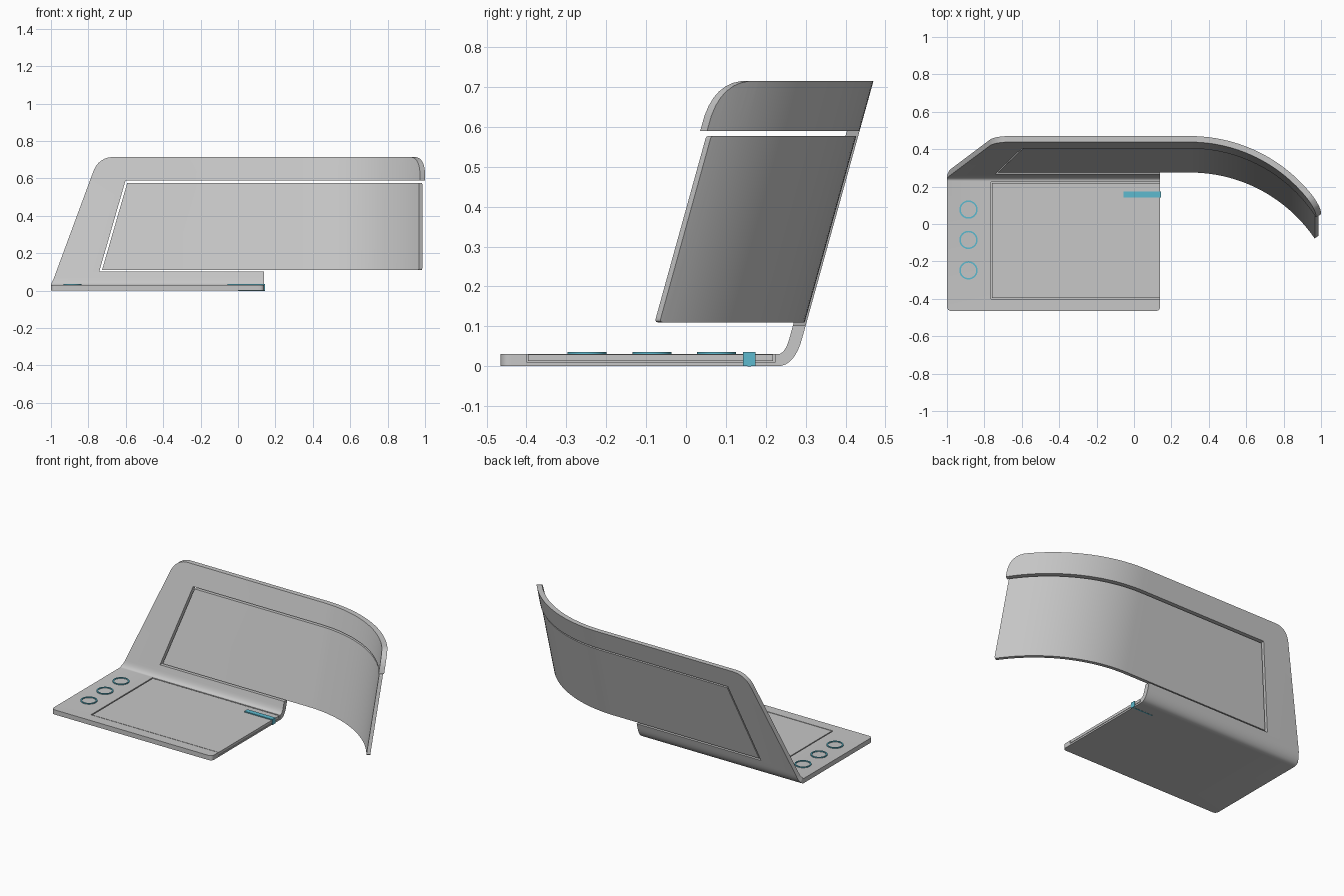
import bpy, bmesh, math
from mathutils import Vector

if "Cube" in bpy.data.objects:
    bpy.data.objects.remove(bpy.data.objects["Cube"])

R, X0, SL, TH = 0.832, 0.3, 0.277, 0.032   # curve radius, curve start, lean, thickness
U_END = X0 + R * 1.0


def material(name, col):
    m = bpy.data.materials.new(name)
    m.diffuse_color = (*col, 1)
    m.use_nodes = True
    m.node_tree.nodes["Principled BSDF"].inputs["Base Color"].default_value = m.diffuse_color
    return m


GREY = material("soft grey", (0.57, 0.57, 0.57))
TEAL = material("teal", (0.11, 0.49, 0.62))


def finish(name, bm, mat):
    bmesh.ops.recalc_face_normals(bm, faces=bm.faces[:])
    me = bpy.data.meshes.new(name)
    bm.to_mesh(me)
    bm.free()
    me.materials.append(mat)
    ob = bpy.data.objects.new(name, me)
    bpy.context.collection.objects.link(ob)
    bpy.ops.object.select_all(action='DESELECT')
    ob.select_set(True)
    bpy.context.view_layer.objects.active = ob
    bpy.ops.object.shade_smooth_by_angle(angle=math.radians(30))
    return ob


def outline(corners, n=8):
    """Polygon from (u, v, corner radius) entries."""
    pts = []
    for i, (u, v, r) in enumerate(corners):
        p = Vector((u, v))
        if r == 0:
            pts.append(p)
            continue
        a, b = (Vector(corners[j % len(corners)][:2]) for j in (i - 1, i + 1))
        a = p + (a - p).normalized() * r
        b = p + (b - p).normalized() * r
        k = 0.12                            # pull the curve closer to a circle
        c = p + (p - (a + b) / 2) * k
        for s in range(n + 1):
            t = s / n
            pts.append(a * (1 - t) ** 2 + c * 2 * t * (1 - t) + b * t * t)
    return pts


def section(v, d):
    """Side profile: flat base, bend, leaning back. d = 0 outside, 1 inside."""
    if v <= 0.23:
        return v, 0.03 * d
    if v < 0.31:
        t = (v - 0.23) / 0.08
        bez = lambda a, b, c: a * (1 - t) ** 2 + b * 2 * t * (1 - t) + c * t * t
        y0, z0 = bez(0.23, 0.272, 0.2914), bez(0, 0, 0.07)
        y1, z1 = bez(0.23, 0.248, 0.2594), bez(0.03, 0.03, 0.07)
        return y0 + (y1 - y0) * d, z0 + (z1 - z0) * d
    z = v - 0.24
    return 0.47 + SL * (z - 0.715) - TH * d, z


def sheet(name, corners, d0, d1, mat):
    """Unfolded outline, given thickness, then folded and curved into place."""
    bm = bmesh.new()
    bm.faces.new([bm.verts.new((p.x, p.y, 0)) for p in outline(corners)])
    cuts = [((X0 + R * i / 28, 0, 0), (1, 0, 0)) for i in range(28)]
    cuts += [((0, 0.23 + 0.01 * i, 0), (0, 1, 0)) for i in range(9)]
    for co, no in cuts:
        bmesh.ops.bisect_plane(bm, geom=bm.verts[:] + bm.edges[:] + bm.faces[:],
                               dist=1e-5, plane_co=co, plane_no=no)
    ext = bmesh.ops.extrude_face_region(bm, geom=bm.faces[:], use_keep_orig=True)
    top = {g for g in ext["geom"] if isinstance(g, bmesh.types.BMVert)}
    for vert in bm.verts:
        u, v, _ = vert.co
        d = d1 if vert in top else d0
        if u <= X0:
            vert.co = (u, *section(v, d))
        else:
            y, z = section(v, 0)
            a, r = (u - X0) / R, R - TH * d
            vert.co = (X0 + r * math.sin(a), y - R + r * math.cos(a), z)
    return finish(name, bm, mat)


def box(name, lo, hi, mat):
    bm = bmesh.new()
    bmesh.ops.create_cube(bm, size=1)
    for v in bm.verts:
        v.co = [l + (h - l) * (c + 0.5) for l, h, c in zip(lo, hi, v.co)]
    return finish(name, bm, mat)


# One-piece body: base rim, bend, and the leaning surround
sheet("body_frame", [
    (-1, -0.465, 0.03), (0.14, -0.465, 0.03), (0.14, -0.40, 0), (-0.765, -0.40, 0),
    (-0.765, 0.225, 0), (0.14, 0.225, 0), (0.14, 0.342, 0), (-0.742, 0.342, 0),
    (-0.601, 0.83, 0), (U_END, 0.83, 0), (U_END, 0.955, 0.115),
    (-0.745, 0.955, 0.095), (-1, 0.265, 0)], 0, 1, GREY)

# Curved screen panel
sheet("screen_panel", [
    (-0.727, 0.35, 0), (X0 + R * 0.976, 0.35, 0.012),
    (X0 + R * 0.976, 0.817, 0.008), (-0.592, 0.817, 0)], 0.15, 0.85, GREY)

# Base floor and inset tray
box("base_floor", (-0.765, -0.40, 0), (0.14, 0.225, 0.010), GREY)
box("tray", (-0.758, -0.396, 0.0125), (0.14, 0.218, 0.0295), GREY)

# Clip folded over the right edge
box("clip_top", (-0.055, 0.143, 0.029), (0.144, 0.174, 0.036), TEAL)
box("clip_end", (0.1385, 0.143, 0.0), (0.144, 0.174, 0.036), TEAL)
box("clip_bottom", (0.0, 0.154, -0.001), (0.144, 0.163, 0.003), TEAL)

# Dial rings
for i, y in enumerate((0.077, -0.085, -0.248)):
    bm = bmesh.new()
    n = 40
    prof = [(0.049, 0.028), (0.049, 0.035), (0.041, 0.035), (0.041, 0.028)]
    loops = [[bm.verts.new((-0.885 + r * math.cos(2 * math.pi * k / n),
                            y + r * math.sin(2 * math.pi * k / n), z)) for r, z in prof]
             for k in range(n)]
    for k in range(n):
        a, b = loops[k], loops[(k + 1) % n]
        for j in range(4):
            bm.faces.new((a[j], b[j], b[(j + 1) % 4], a[(j + 1) % 4]))
    finish(f"dial_ring_{i + 1}", bm, TEAL)
